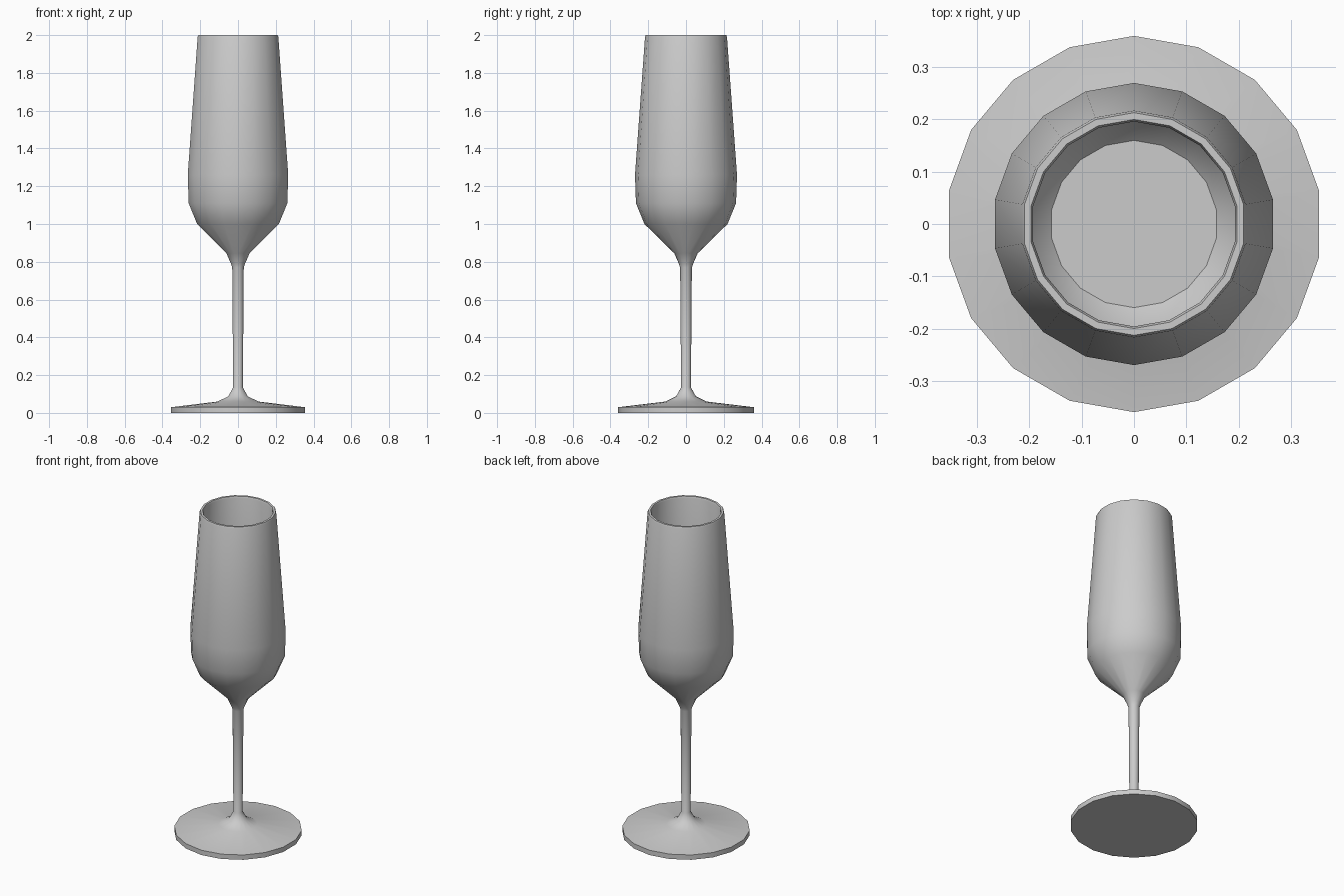
import bpy
import bmesh
import math

if "Cube" in bpy.data.objects:
    bpy.data.objects.remove(bpy.data.objects["Cube"], do_unlink=True)

SIDES = 18

# Single pale grey material
glass = bpy.data.materials.new("pale_grey")
glass.use_nodes = True
colour = (0.6, 0.6, 0.6, 1)
glass.diffuse_color = colour
glass.node_tree.nodes["Principled BSDF"].inputs["Base Color"].default_value = colour


def lathe(name, profile, cap_start=False, cap_end=False):
    """Turn a (radius, height) profile around z, with a corner on +y."""
    bm = bmesh.new()
    rings = []
    for radius, z in profile:
        ring = []
        for i in range(SIDES):
            a = math.pi / 2 + math.tau * i / SIDES
            ring.append(bm.verts.new((radius * math.cos(a), radius * math.sin(a), z)))
        rings.append(ring)
    for low, high in zip(rings, rings[1:]):
        for i in range(SIDES):
            j = (i + 1) % SIDES
            bm.faces.new((low[i], low[j], high[j], high[i]))
    if cap_start:
        bm.faces.new(rings[0][::-1])
    if cap_end:
        bm.faces.new(rings[-1])
    mesh = bpy.data.meshes.new(name)
    bm.to_mesh(mesh)
    bm.free()
    mesh.materials.append(glass)
    obj = bpy.data.objects.new(name, mesh)
    bpy.context.collection.objects.link(obj)
    bpy.ops.object.select_all(action="DESELECT")
    obj.select_set(True)
    bpy.context.view_layer.objects.active = obj
    bpy.ops.object.shade_smooth_by_angle(angle=math.radians(40))
    return obj


# Foot, stem, outer bowl, rim and inner bowl as one turned shell
foot_and_stem = [(0.36, 0), (0.36, 0.03), (0.11, 0.06), (0.052, 0.088),
                 (0.026, 0.135), (0.031, 0.77), (0.038, 0.79), (0.062, 0.845)]
outer_bowl = [(0.22, 1.0), (0.265, 1.11), (0.27, 1.26), (0.217, 1.99)]
rim = [(0.213, 2.0), (0.2, 2.0), (0.196, 1.99)]
inner_bowl = [(0.248, 1.26), (0.243, 1.12), (0.2, 1.02), (0.16, 0.98)]
lathe("flute_glass", foot_and_stem + outer_bowl + rim + inner_bowl,
      cap_start=True, cap_end=True)
